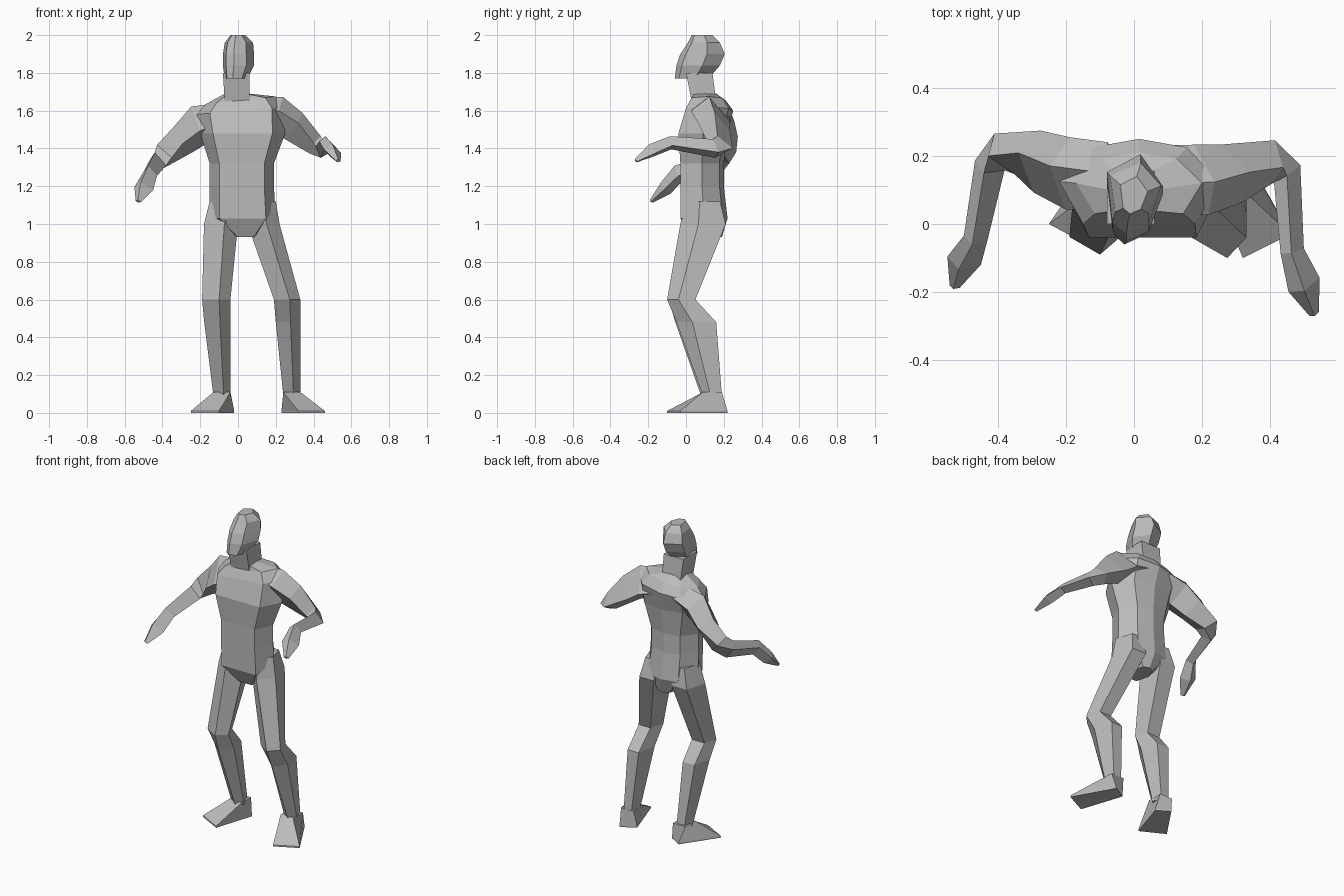
import bpy
import bmesh
from mathutils import Vector

default_cube = bpy.data.objects.get("Cube")
if default_cube:
    bpy.data.objects.remove(default_cube, do_unlink=True)

# One plain grey for the whole figure
grey = bpy.data.materials.new("plain grey")
grey.use_nodes = True
grey_colour = (0.5, 0.5, 0.5, 1)
grey.diffuse_color = grey_colour
grey.node_tree.nodes["Principled BSDF"].inputs["Base Color"].default_value = grey_colour

# Cross-sections, counter-clockwise from the front, within a unit box
TORSO = [(-.7, -1), (.7, -1), (1, 0), (.6, .8), (0, 1), (-.6, .8), (-1, 0)]
LEG = [(-1, -.2), (.2, -1), (1, -.2), (.6, 1), (-.6, 1)]
HEAD = [(-.8, -.7), (-.3, -1), (.5, -.75), (1, .2), (.2, 1), (-1, .55)]
DIAMOND = [(-1, -.4), (.2, -1), (1, .2), (.1, 1)]
SQUARE = [(-1, -1), (1, -1), (1, 1), (-1, 1)]


def skin(name, rings):
    """Join equal rings of points into a closed, flat-shaded body."""
    bm = bmesh.new()
    loops = [[bm.verts.new(point) for point in ring] for ring in rings]
    count = len(loops[0])
    for lower, upper in zip(loops, loops[1:]):
        for i in range(count):
            j = (i + 1) % count
            bm.faces.new((lower[i], lower[j], upper[j], upper[i]))
    bm.faces.new(loops[0])
    bm.faces.new(loops[-1])
    bmesh.ops.recalc_face_normals(bm, faces=bm.faces)
    mesh = bpy.data.meshes.new(name)
    bm.to_mesh(mesh)
    bm.free()
    mesh.materials.append(grey)
    body = bpy.data.objects.new(name, mesh)
    bpy.context.collection.objects.link(body)


def level_ring(section, x_min, x_max, y_min, y_max, z, tilt=0):
    """Fit a section into x and y bounds; tilt raises its left (+x) edge."""
    x_mid, x_half = (x_min + x_max) / 2, (x_max - x_min) / 2
    y_mid, y_half = (y_min + y_max) / 2, (y_max - y_min) / 2
    return [Vector((x_mid + u * x_half, y_mid + v * y_half, z + u * tilt))
            for u, v in section]


def stack(name, section, levels):
    skin(name, [level_ring(section, *level) for level in levels])


def tube(name, section, stations):
    """Sweep a section along stations of x, y, z, width and height."""
    centres = [Vector(station[:3]) for station in stations]
    rings = []
    for i, (*_, width, height) in enumerate(stations):
        before = centres[max(i - 1, 0)]
        after = centres[min(i + 1, len(centres) - 1)]
        along = (centres[i] - before).normalized() + (after - centres[i]).normalized()
        side = along.cross(Vector((0, 0, 1))).normalized()
        up = side.cross(along).normalized()
        rings.append([centres[i] + side * u * width / 2 + up * v * height / 2
                      for u, v in section])
    skin(name, rings)


# Torso, from the crotch up over the sloping shoulders to the neck
stack("torso", TORSO, [
    (-.02, .1, .02, .19, .93),
    (-.15, .2, -.03, .22, 1.03),
    (-.15, .19, -.03, .2, 1.2),
    (-.15, .19, -.03, .2, 1.32),
    (-.2, .25, -.04, .22, 1.48),
    (-.22, .25, .0, .25, 1.6, .02),
    (-.17, .2, .03, .21, 1.655, .02),
    (-.07, .06, .04, .16, 1.69),
])

# Neck and head, the face turned slightly to its right
stack("neck", SQUARE, [
    (-.07, .06, .03, .16, 1.65),
    (-.08, .06, .0, .14, 1.8),
])
stack("head", HEAD, [
    (-.07, .05, -.06, .12, 1.77),
    (-.08, .085, -.05, .18, 1.84),
    (-.08, .085, -.03, .205, 1.9),
    (-.07, .08, .01, .18, 1.96),
    (-.04, .04, .03, .14, 2),
])

# Arms, each bent forward at the elbow and ending in a pointed hand
tube("right_arm", DIAMOND, [
    (-.08, .14, 1.57, .2, .15),
    (-.2, .15, 1.53, .21, .21),
    (-.29, .185, 1.45, .18, .17),
    (-.385, .205, 1.37, .13, .13),
    (-.425, .17, 1.33, .09, .11),
    (-.465, -.04, 1.27, .07, .09),
    (-.5, -.11, 1.19, .1, .08),
    (-.527, -.185, 1.12, .03, .02),
])
tube("left_arm", DIAMOND, [
    (.08, .13, 1.6, .2, .15),
    (.2, .13, 1.58, .21, .2),
    (.29, .15, 1.52, .18, .17),
    (.41, .18, 1.42, .13, .11),
    (.45, .15, 1.4, .09, .1),
    (.465, -.08, 1.43, .07, .07),
    (.5, -.18, 1.39, .1, .07),
    (.53, -.265, 1.335, .03, .02),
])

# Legs, thigh to ankle
stack("right_leg", LEG, [
    (-.15, .03, .0, .18, 1.12),
    (-.18, .0, -.03, .2, 1),
    (-.19, -.04, -.09, .04, .6),
    (-.18, -.04, -.06, .13, .49),
    (-.13, -.04, .08, .18, .09),
])
stack("left_leg", LEG, [
    (.02, .2, .0, .18, 1.12),
    (.05, .22, -.03, .21, 1),
    (.19, .33, -.1, .05, .6),
    (.2, .33, -.05, .16, .48),
    (.24, .33, .09, .19, .09),
])

# Feet, wedges splayed outward from the ankles
soles = {
    "right_foot": ((-.13, -.04), [(-.25, 0), (-.1, -.08), (-.02, .17), (-.1, .22)]),
    "left_foot": ((.24, .33), [(.32, -.1), (.46, -.03), (.32, .22), (.23, .17)]),
}
for name, (ankle, sole) in soles.items():
    floor = [Vector((x, y, 0)) for x, y in sole]
    toe_edge = [point + Vector((0, 0, .01)) for point in floor]
    skin(name, [floor, toe_edge, level_ring(SQUARE, *ankle, .09, .19, .11)])
